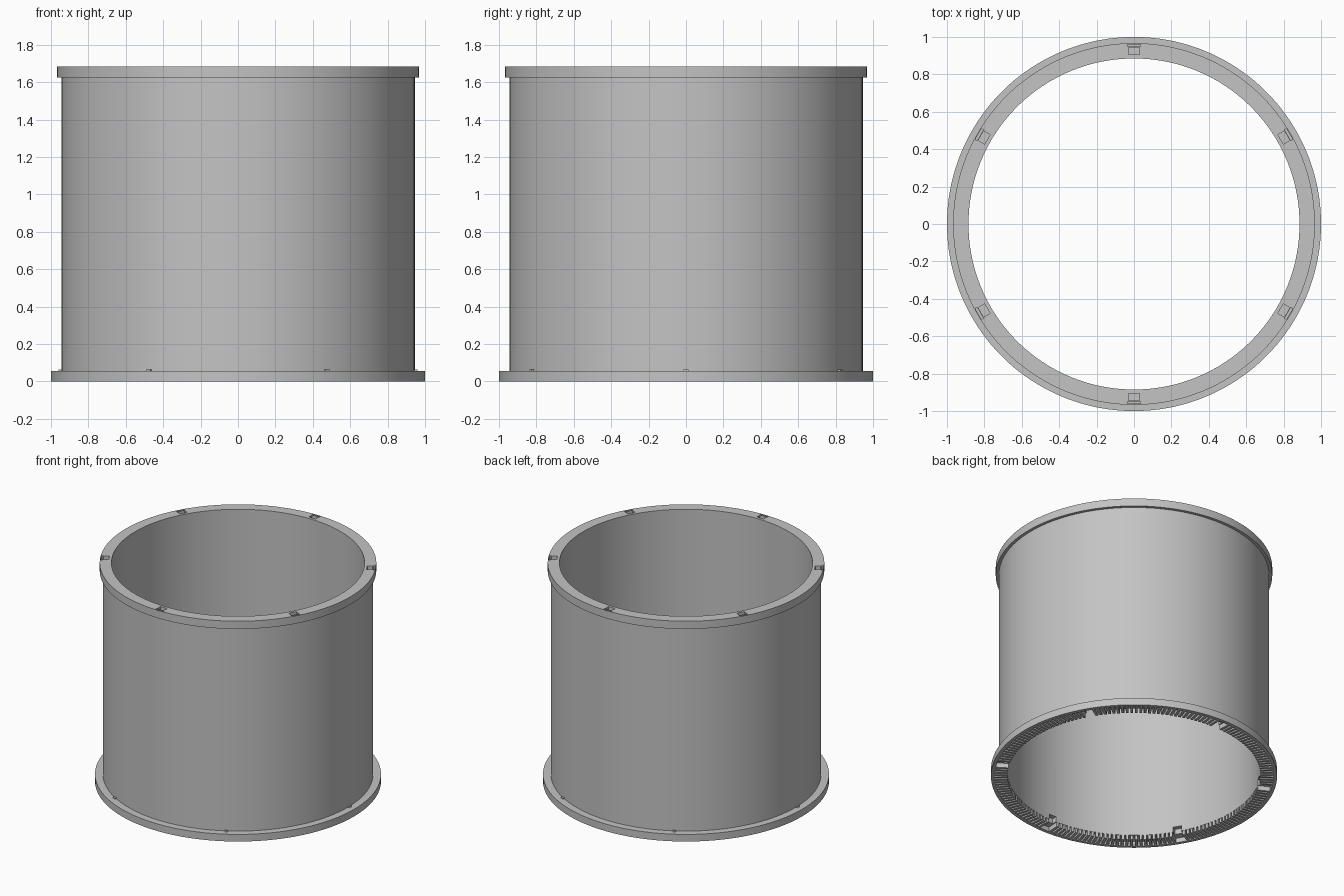
import bpy, bmesh
from math import pi, radians
from mathutils import Matrix

if "Cube" in bpy.data.objects:
    bpy.data.objects.remove(bpy.data.objects["Cube"], do_unlink=True)

SEGMENTS = 180
TEETH = 180
INNER = 0.885
HEIGHT = 1.685

grey = bpy.data.materials.new("light_grey")
grey.use_nodes = True
colour = (0.55, 0.55, 0.55, 1)
grey.diffuse_color = colour
grey.node_tree.nodes["Principled BSDF"].inputs["Base Color"].default_value = colour


def finish(bm, name):
    bmesh.ops.recalc_face_normals(bm, faces=bm.faces)
    mesh = bpy.data.meshes.new(name)
    bm.to_mesh(mesh)
    bm.free()
    mesh.materials.append(grey)
    obj = bpy.data.objects.new(name, mesh)
    bpy.context.collection.objects.link(obj)
    return obj


def lathe(name, profile):
    """Closed ring: spin a closed radius/height profile around z."""
    bm = bmesh.new()
    rings = []
    for i in range(SEGMENTS):
        turn = Matrix.Rotation(2 * pi * i / SEGMENTS, 3, 'Z')
        rings.append([bm.verts.new(turn @ Matrix.Identity(3).col[0] * r
                                   + Matrix.Identity(3).col[2] * z) for r, z in profile])
    n = len(profile)
    for i, a in enumerate(rings):
        b = rings[(i + 1) % SEGMENTS]
        for j in range(n):
            k = (j + 1) % n
            bm.faces.new((a[j], b[j], b[k], a[k]))
    return finish(bm, name)


def radial_box(bm, angle, r0, r1, width, z0, z1):
    """Box lying along a radius at the given angle."""
    place = (Matrix.Rotation(angle, 4, 'Z')
             @ Matrix.Translation(((r0 + r1) / 2, 0, (z0 + z1) / 2))
             @ Matrix.Diagonal((r1 - r0, width, z1 - z0, 1)))
    bmesh.ops.create_cube(bm, size=1, matrix=place)


# Drum wall with top collar, bottom flange and recessed underside
drum = lathe("drum", [
    (INNER, 0.035), (0.975, 0.035), (0.975, 0), (1, 0), (1, 0.055),
    (0.945, 0.055), (0.945, 1.625), (0.967, 1.625), (0.967, HEIGHT), (INNER, HEIGHT)])

# Sockets in the collar and clip recesses in the lower inner wall
bm = bmesh.new()
stations = [radians(30 + 60 * i) for i in range(6)]
for a in stations:
    radial_box(bm, a, 0.905, 0.945, 0.058, HEIGHT - 0.045, HEIGHT + 0.05)
    radial_box(bm, a, 0.949, 0.961, 0.068, HEIGHT - 0.03, HEIGHT + 0.05)
    radial_box(bm, a, 0.85, 0.92, 0.06, -0.05, 0.075)
cutter = finish(bm, "socket_cutter")
cutter.hide_render = True

cut = drum.modifiers.new("sockets", 'BOOLEAN')
cut.operation = 'DIFFERENCE'
cut.solver = 'EXACT'
cut.object = cutter
bpy.context.view_layer.objects.active = drum
drum.select_set(True)
bpy.ops.object.modifier_apply(modifier=cut.name)
bpy.data.objects.remove(cutter, do_unlink=True)
bpy.ops.object.shade_smooth_by_angle(angle=radians(20))

# Radial teeth under the flange, left out at the clip recesses
bm = bmesh.new()
for i in range(TEETH):
    a = 2 * pi * (i + 0.5) / TEETH
    if all(abs(a - s) > 0.04 for s in stations):
        radial_box(bm, a, INNER + 0.001, 0.977, 0.019, 0, 0.037)
finish(bm, "flange_teeth")

# Small nubs where the wall meets the flange
bm = bmesh.new()
for i in range(6):
    radial_box(bm, radians(60 * i), 0.94, 0.96, 0.025, 0.05, 0.063)
finish(bm, "flange_nubs")
